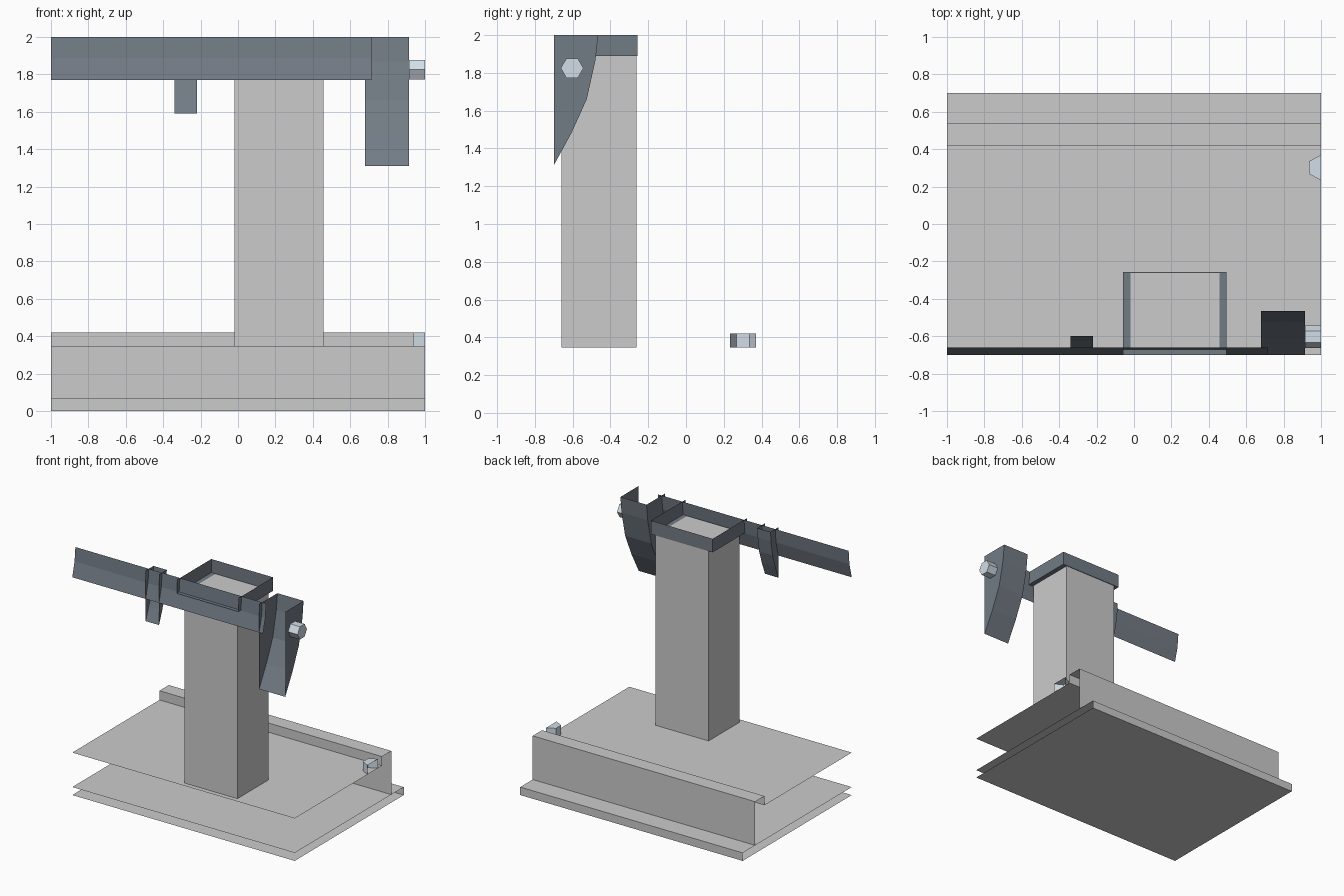
import bpy, math

if "Cube" in bpy.data.objects:
    bpy.data.objects.remove(bpy.data.objects["Cube"])

def material(name, col):
    m = bpy.data.materials.new(name)
    m.diffuse_color = (*col, 1)
    m.use_nodes = True
    m.node_tree.nodes["Principled BSDF"].inputs["Base Color"].default_value = m.diffuse_color
    return m

DARK = material("dark_metal", (0.17, 0.2, 0.235))
STEEL = material("pale_steel", (0.65, 0.73, 0.8))

def make(name, verts, faces, mat=None):
    me = bpy.data.meshes.new(name)
    me.from_pydata(verts, [], faces)
    me.update()
    ob = bpy.data.objects.new(name, me)
    bpy.context.collection.objects.link(ob)
    if mat:
        me.materials.append(mat)
    return ob

def strip(name, prof, x0, x1, mat=None, side_corner=None):
    """Open sheet: (y, z) profile swept along x, with optional side walls."""
    n = len(prof)
    verts = [(x, y, z) for y, z in prof for x in (x0, x1)]
    faces = [(2*i, 2*i + 1, 2*i + 3, 2*i + 2) for i in range(n - 1)]
    if side_corner:
        verts += [(x, *side_corner) for x in (x0, x1)]
        faces.append([2*n] + [2*i for i in range(n)])
        faces.append([2*i + 1 for i in reversed(range(n))] + [2*n + 1])
    return make(name, verts, faces, mat)

def box(name, x0, x1, y0, y1, z0, z1, skip=(), mat=None):
    v = [(x, y, z) for z in (z0, z1) for x, y in ((x0, y0), (x1, y0), (x1, y1), (x0, y1))]
    f = {"bottom": (3, 2, 1, 0), "top": (4, 5, 6, 7), "front": (0, 1, 5, 4),
         "right": (1, 2, 6, 5), "back": (2, 3, 7, 6), "left": (3, 0, 4, 7)}
    return make(name, v, [q for k, q in f.items() if k not in skip], mat)

FRONT, TOP = -0.7, 2.0
CURVE = [(1, 1), (0.94, 0.81), (0.745, 0.51), (0.4, 0.25), (0, 0)]

def curved(depth, height, pts=CURVE):
    return [(FRONT + depth*a, TOP - height*(1 - b)) for a, b in pts]

# Base: deck, curb, back wall, ledge and underside, open at front and ends
strip("base_shell", [(-0.7, 0.345), (0.42, 0.345), (0.42, 0.42), (0.54, 0.42),
                     (0.54, 0.065), (0.7, 0.065), (0.7, 0), (-0.7, 0)], -1, 1)
strip("base_floor", [(-0.7, 0.065), (0.54, 0.065)], -1, 1)

# Column and its collar tray
box("column", -0.02, 0.457, -0.66, -0.262, 0.345, 1.892, skip=("bottom",))
box("column_collar", -0.06, 0.495, FRONT, -0.257, 1.89, TOP, skip=("top", "front"), mat=DARK)

# Curved rail, small bracket and large end bracket
strip("rail", curved(0.04, 0.23, [CURVE[0], CURVE[2], CURVE[4]]), -1, 0.715, DARK)
strip("small_bracket", curved(0.1, 0.41), -0.34, -0.22, DARK, (FRONT, TOP))
strip("end_bracket", curved(0.235, 0.69), 0.68, 0.915, DARK, (FRONT, TOP))

# Hexagonal bolt on the end bracket
hexa = [(-0.603 + 0.06*math.cos(k*math.pi/3), 1.825 + 0.06*math.sin(k*math.pi/3)) for k in range(6)]
make("bracket_bolt", [(x, y, z) for x in (0.915, 1.0) for y, z in hexa],
     [(k, (k + 1) % 6, (k + 1) % 6 + 6, k + 6) for k in range(6)] + [tuple(range(6, 12))], STEEL)

# Half hexagonal bolt cut off at the deck edge
half = [(1, 0.37), (0.935, 0.335), (0.935, 0.268), (1, 0.233)]
make("deck_bolt", [(x, y, z) for z in (0.345, 0.42) for x, y in half],
     [(k, k + 1, k + 5, k + 4) for k in range(3)] + [(4, 5, 6, 7)], STEEL)
